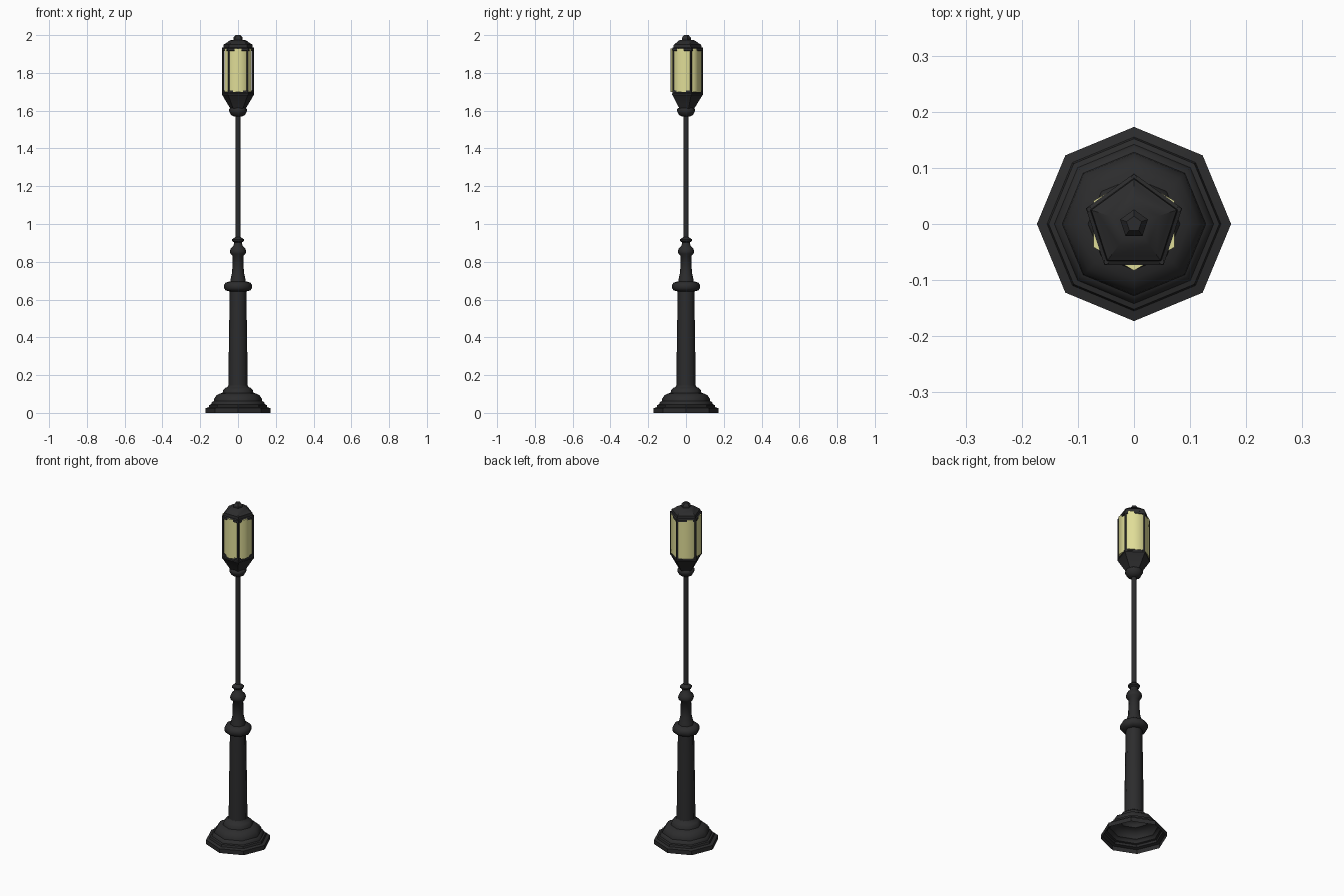
import bpy, bmesh, math


def material(name, rgb):
    m = bpy.data.materials.new(name)
    m.diffuse_color = (*rgb, 1)
    return m


IRON = material("dark_iron", (0.025, 0.025, 0.026))
GLASS = material("warm_glass", (0.74, 0.72, 0.31))


def lathe(name, profile, sides, start=0.0, mat=IRON, smooth=50, caps=(True, True)):
    """Sweep (radius, z) points round the z axis with a set number of sides."""
    bm = bmesh.new()
    rings = []
    for r, z in profile:
        ring = []
        for i in range(sides):
            a = math.radians(start) + math.tau * i / sides
            ring.append(bm.verts.new((r * math.cos(a), r * math.sin(a), z)))
        rings.append(ring)
    for lo, hi in zip(rings, rings[1:]):
        for i in range(sides):
            j = (i + 1) % sides
            bm.faces.new((lo[i], lo[j], hi[j], hi[i]))
    if caps[0]:
        bm.faces.new(rings[0][::-1])
    if caps[1]:
        bm.faces.new(rings[-1])
    me = bpy.data.meshes.new(name)
    bm.to_mesh(me)
    bm.free()
    me.materials.append(mat)
    ob = bpy.data.objects.new(name, me)
    bpy.context.collection.objects.link(ob)
    bpy.ops.object.select_all(action='DESELECT')
    ob.select_set(True)
    bpy.context.view_layer.objects.active = ob
    bpy.ops.object.shade_smooth_by_angle(angle=math.radians(smooth))
    return ob


# Hollow octagonal foot: flat plinth, then a stepped moulding
lathe("plinth", [(0.173, 0), (0.173, 0.025), (0.155, 0.03), (0.152, 0.042),
                 (0.142, 0.045)], 8, smooth=30, caps=(False, False))
lathe("base_moulding", [(0.142, 0.045), (0.138, 0.058), (0.128, 0.063), (0.126, 0.075),
                        (0.115, 0.092), (0.098, 0.102), (0.082, 0.106), (0.078, 0.122),
                        (0.068, 0.132), (0.055, 0.137), (0.051, 0.145)], 8,
      caps=(False, False))

# Lower column with collar, and the tapered neck above it
lathe("lower_column", [(0.051, 0.14), (0.049, 0.32), (0.044, 0.64), (0.044, 0.65)], 8)
lathe("collar", [(0.044, 0.643), (0.065, 0.648), (0.074, 0.66), (0.074, 0.677),
                 (0.065, 0.69), (0.044, 0.696)], 8)
lathe("neck", [(0.042, 0.69), (0.038, 0.715), (0.031, 0.745), (0.028, 0.83),
               (0.04, 0.842), (0.043, 0.855), (0.038, 0.872), (0.024, 0.885),
               (0.02, 0.903), (0.032, 0.91), (0.033, 0.918), (0.02, 0.927),
               (0.015, 0.932)], 8)

# Slim upper pole
lathe("upper_pole", [(0.014, 0.92), (0.014, 1.59)], 8)

# Lantern cup and five-sided flared holder
lathe("lantern_cup", [(0.02, 1.568), (0.037, 1.578), (0.047, 1.596), (0.047, 1.608),
                      (0.035, 1.618)], 8)
lathe("lantern_holder", [(0.042, 1.61), (0.052, 1.625), (0.086, 1.68), (0.09, 1.684),
                         (0.09, 1.692), (0.084, 1.696), (0.084, 1.706)], 5, 90, smooth=30)

# Glass body
lathe("lantern_glass", [(0.083, 1.70), (0.083, 1.93)], 6, 90, GLASS, smooth=65)

# Corner posts
for k in range(5):
    a = math.radians(90 + 72 * k)
    post = lathe(f"lantern_post_{k + 1}", [(0.0055, 1.69), (0.0055, 1.935)], 4, 0, smooth=30)
    post.location = (0.084 * math.cos(a), 0.084 * math.sin(a), 0)
    post.rotation_euler.z = a

# Five-sided roof with finial
lathe("lantern_roof", [(0.085, 1.915), (0.09, 1.918), (0.09, 1.93), (0.082, 1.934),
                       (0.08, 1.95), (0.07, 1.955), (0.046, 1.972), (0.03, 1.975)],
      5, 90, smooth=30)
lathe("finial", [(0.026, 1.97), (0.026, 1.986), (0.014, 2.0)], 5, 90, smooth=30)
